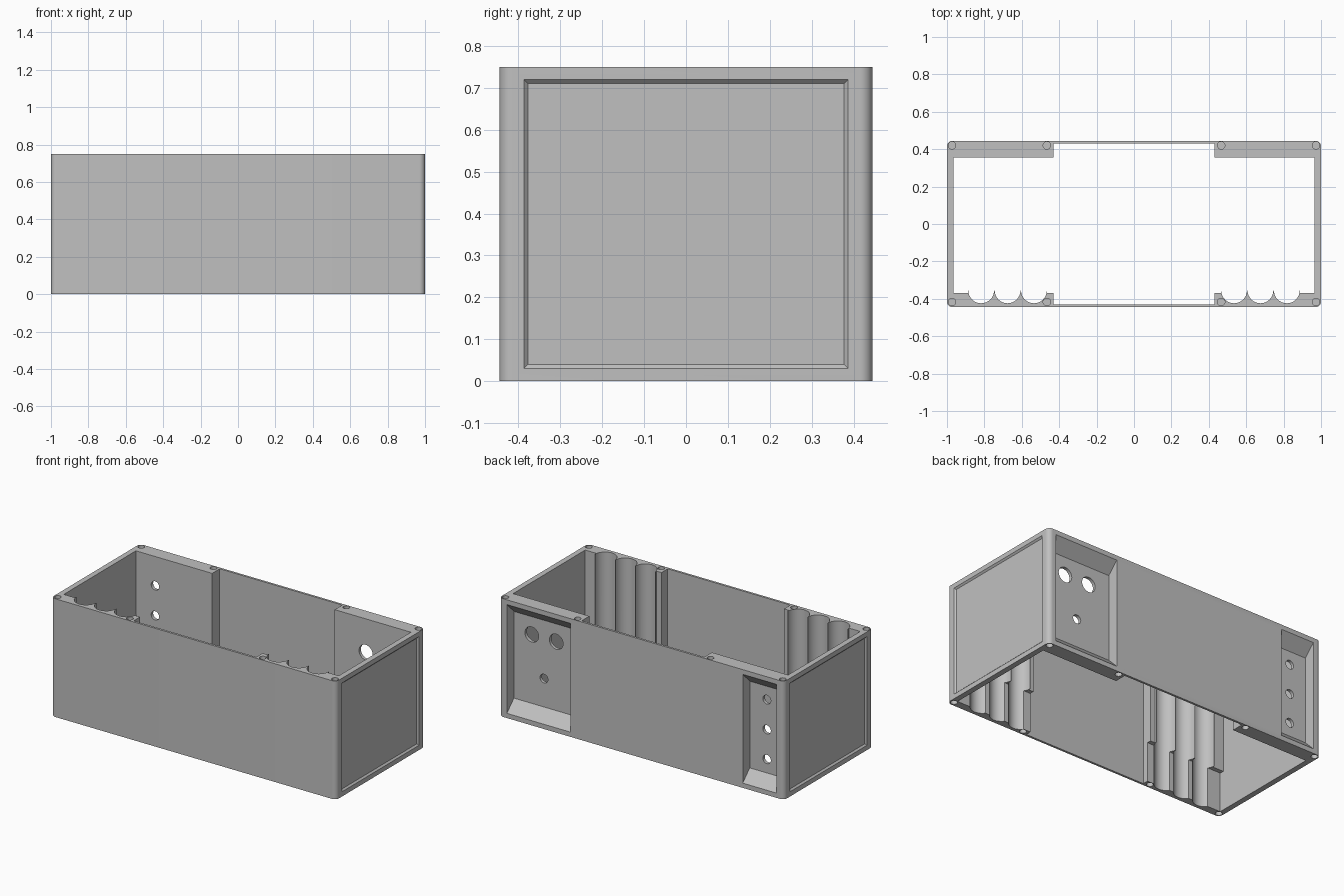
import bpy
import bmesh
import math
from mathutils import Matrix, Vector

cube = bpy.data.objects.get("Cube")
if cube:
    bpy.data.objects.remove(cube, do_unlink=True)

WIDTH, DEPTH, HEIGHT = 1.0, 0.445, 0.75   # half width, half depth, full height
INNER_X = 0.965
MID_X, MID_Y = 0.43, 0.431

grey = bpy.data.materials.new("light grey")
grey.use_nodes = True
grey.diffuse_color = (0.527, 0.527, 0.527, 1)
grey.node_tree.nodes["Principled BSDF"].inputs["Base Color"].default_value = grey.diffuse_color


def make_object(name, bm):
    bmesh.ops.recalc_face_normals(bm, faces=bm.faces)
    mesh = bpy.data.meshes.new(name)
    bm.to_mesh(mesh)
    bm.free()
    mesh.materials.append(grey)
    obj = bpy.data.objects.new(name, mesh)
    bpy.context.collection.objects.link(obj)
    return obj


def hull(name, points):
    bm = bmesh.new()
    for p in points:
        bm.verts.new(p)
    bmesh.ops.convex_hull(bm, input=bm.verts)
    bmesh.ops.dissolve_limit(bm, angle_limit=0.01, verts=bm.verts, edges=bm.edges)
    return make_object(name, bm)


def block(name, xs, ys, zs):
    return hull(name, [(x, y, z) for x in xs for y in ys for z in zs])


def cylinder(name, centre, radius, length, axis="Z", segments=32):
    bm = bmesh.new()
    turn = Matrix.Rotation(math.pi / 2, 4, "X") if axis == "Y" else Matrix()
    bmesh.ops.create_cone(bm, cap_ends=True, segments=segments, radius1=radius, radius2=radius,
                          depth=length, matrix=Matrix.Translation(Vector(centre)) @ turn)
    return make_object(name, bm)


cutters = []


def cut(obj):
    obj.hide_render = True
    cutters.append(obj)


# Solid body with rounded upright corners
bm = bmesh.new()
bmesh.ops.create_cube(bm, size=1, matrix=Matrix.Translation((0, 0, HEIGHT / 2))
                      @ Matrix.Diagonal((2 * WIDTH, 2 * DEPTH, HEIGHT, 1)))
uprights = [e for e in bm.edges if abs(e.verts[0].co.z - e.verts[1].co.z) > 0.1]
bmesh.ops.bevel(bm, geom=uprights, offset=0.03, segments=8, profile=0.5, affect="EDGES")
body = make_object("enclosure_body", bm)

# Open interior: wide bay, and thin front and back walls in the middle
through = (-0.1, HEIGHT + 0.1)
cut(block("wide_bay", (-INNER_X, INNER_X), (-0.355, 0.355), through))
cut(block("middle_bay", (-MID_X, MID_X), (-MID_Y, MID_Y), through))

for s in (-1, 1):
    # Front holders: flat lands, three round troughs, undercut lower part
    cut(block("inner_land", (s * 0.4, s * 0.464), (-0.368, -0.3), through))
    cut(block("outer_land", (s * 0.888, s * INNER_X), (-0.368, -0.3), through))
    for i in range(3):
        cut(cylinder("trough", (s * (0.535 + i * 0.141), -0.355, HEIGHT / 2), 0.069, 1))
    cut(block("undercut", (s * 0.4, s * INNER_X), (-0.395, -0.2), (-0.1, 0.25)))

    # Shallow chamfered panel on each end
    cut(hull("end_panel", [(s * (0.99 + d), a * (0.377 + d), 0.375 + b * (0.335 + d))
                           for d in (0, 0.03) for a in (-1, 1) for b in (-1, 1)]))

    # Blind screw holes, top and bottom
    for x in (0.466, 0.973):
        for y in (-0.417, 0.42):
            for z in (0, HEIGHT):
                cut(cylinder("screw_hole", (s * x, y, z), 0.02, 0.2, segments=24))

# Connector recesses in the back, with sloping top and bottom
for x0, x1 in ((0.5, 0.945), (-0.945, -0.71)):
    cut(hull("back_recess", [(x, 0.375 + d, 0.375 + b * (0.275 + d))
                             for x in (x0, x1) for d in (0, 0.09) for b in (-1, 1)]))

# Connector holes through the recess floors
for x, z, r in ((0.82, 0.537, 0.048), (0.648, 0.537, 0.048), (0.734, 0.28, 0.028),
                (-0.83, 0.565, 0.028), (-0.83, 0.375, 0.028), (-0.83, 0.187, 0.028)):
    cut(cylinder("connector_hole", (x, 0.365, z), r, 0.1, axis="Y"))

# Carve the body and discard the cutters
for c in cutters:
    mod = body.modifiers.new(c.name, "BOOLEAN")
    mod.operation = "DIFFERENCE"
    mod.solver = "EXACT"
    mod.object = c
bpy.context.view_layer.update()
carved = bpy.data.meshes.new_from_object(body.evaluated_get(bpy.context.evaluated_depsgraph_get()))
body.modifiers.clear()
body.data = carved
carved.materials.clear()
carved.materials.append(grey)
for c in cutters:
    bpy.data.objects.remove(c, do_unlink=True)

for o in bpy.context.selected_objects:
    o.select_set(False)
body.select_set(True)
bpy.context.view_layer.objects.active = body
bpy.ops.object.shade_smooth_by_angle(angle=math.radians(30))
